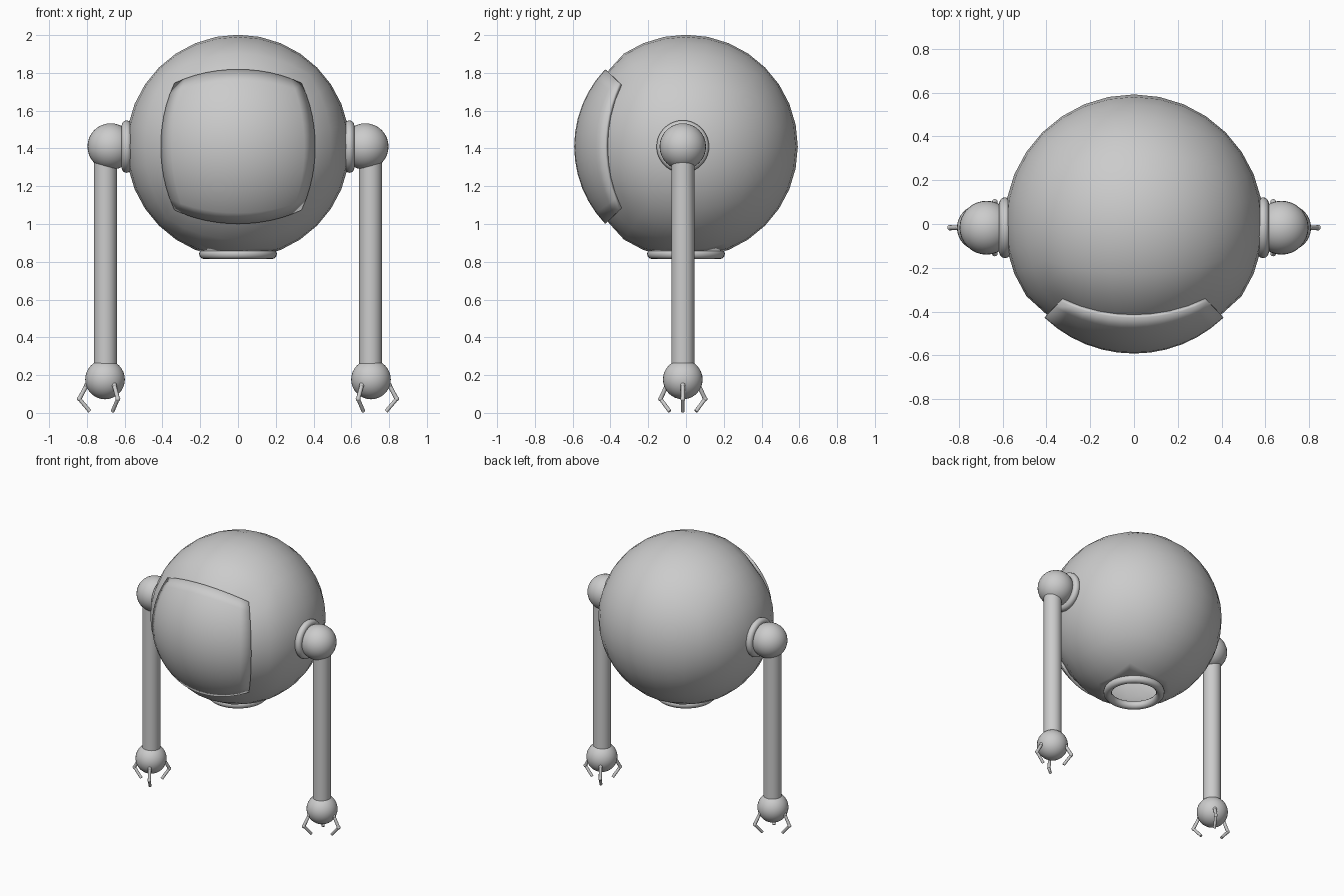
import bpy, bmesh
from math import tan, radians, cos, sin, pi
from mathutils import Vector

if "Cube" in bpy.data.objects:
    bpy.data.objects.remove(bpy.data.objects["Cube"], do_unlink=True)

grey = bpy.data.materials.new("light_grey")
grey.use_nodes = True
grey.diffuse_color = (0.6, 0.6, 0.6, 1)
grey.node_tree.nodes["Principled BSDF"].inputs["Base Color"].default_value = (0.6, 0.6, 0.6, 1)

CENTRE = Vector((0, 0, 1.41))
RADIUS = 0.592
ARM_Y = -0.017


def finish(ob, name, angle=40):
    ob.name = name
    ob.data.materials.append(grey)
    bpy.ops.object.select_all(action='DESELECT')
    ob.select_set(True)
    bpy.context.view_layer.objects.active = ob
    bpy.ops.object.shade_smooth_by_angle(angle=radians(angle))
    return ob


def from_bmesh(bm, name, angle=40, thickness=0):
    me = bpy.data.meshes.new(name)
    bm.to_mesh(me)
    bm.free()
    ob = bpy.data.objects.new(name, me)
    bpy.context.collection.objects.link(ob)
    if thickness:
        mod = ob.modifiers.new("shell", 'SOLIDIFY')
        mod.thickness = thickness
        mod.offset = -1
    return finish(ob, name, angle)


def add_patch(bm, normal, right, half_angle, n):
    """One cube side, split evenly by angle and rounded onto the unit sphere."""
    up = normal.cross(right)
    steps = [tan(radians(half_angle) * (2 * i / n - 1)) for i in range(n + 1)]
    grid = [[bm.verts.new((normal + right * a + up * b).normalized()) for a in steps] for b in steps]
    for j in range(n):
        for i in range(n):
            bm.faces.new((grid[j][i], grid[j][i + 1], grid[j + 1][i + 1], grid[j + 1][i]))


def ball(name, loc, r, seg=32):
    bpy.ops.mesh.primitive_uv_sphere_add(segments=seg, ring_count=seg // 2, radius=r, location=loc)
    return finish(bpy.context.object, name)


def ring(name, loc, major, minor, rot=(0, 0, 0)):
    bpy.ops.mesh.primitive_torus_add(major_segments=40, minor_segments=12, major_radius=major,
                                     minor_radius=minor, location=loc, rotation=rot)
    return finish(bpy.context.object, name, 60)


def rod(name, a, b, r, seg=32):
    a, b = Vector(a), Vector(b)
    bpy.ops.mesh.primitive_cylinder_add(vertices=seg, radius=r, depth=(b - a).length, location=(a + b) / 2)
    bpy.context.object.rotation_euler = (b - a).to_track_quat('Z', 'Y').to_euler()
    return finish(bpy.context.object, name)


# Hollow round body, slightly recessed behind the face panel, open underneath
X, Y, Z = Vector((1, 0, 0)), Vector((0, 1, 0)), Vector((0, 0, 1))
bm = bmesh.new()
for normal, right in ((X, Y), (Y, Z), (Z, X)):
    add_patch(bm, normal, right, 45, 8)
    add_patch(bm, -normal, -right, 45, 8)
bmesh.ops.remove_doubles(bm, verts=bm.verts, dist=0.001)
bmesh.ops.recalc_face_normals(bm, faces=bm.faces)
for v in bm.verts:
    behind_panel = max(abs(v.co.x), abs(v.co.z)) <= -v.co.y + 0.01
    v.co = CENTRE + v.co * (RADIUS - 0.017 if behind_panel else RADIUS)
bmesh.ops.bisect_plane(bm, geom=bm.verts[:] + bm.edges[:] + bm.faces[:], plane_co=(0, 0, 0.85),
                       plane_no=(0, 0, -1), clear_outer=True)
from_bmesh(bm, "body", 40, 0.01)

# Curved face panel
bm = bmesh.new()
add_patch(bm, -Y, X, 43.7, 12)
for v in bm.verts:
    v.co = CENTRE + v.co * RADIUS
from_bmesh(bm, "face_panel", 40, 0.02)

# Rim around the opening underneath
ring("bottom_rim", (0, 0, 0.842), 0.178, 0.028)

# Arms, the same on both sides
for side, label in ((1, "left"), (-1, "right")):
    ring(label + "_shoulder_ring", (side * 0.59, ARM_Y, 1.41), 0.113, 0.026, (0, pi / 2, 0))
    ball(label + "_shoulder", (side * 0.674, ARM_Y, 1.41), 0.123)
    rod(label + "_arm", (side * 0.702, ARM_Y, 0.2), (side * 0.702, ARM_Y, 1.4), 0.061)
    ball(label + "_hand", (side * 0.704, ARM_Y, 0.177), 0.105)
    # Three bent fingers spaced evenly around the hand
    for k in range(3):
        t = 2 * pi * k / 3
        knuckle, knee, tip = [(side * (0.704 + r * cos(t)), ARM_Y + r * sin(t), z)
                              for r, z in ((0.097, 0.147), (0.136, 0.074), (0.08, 0.008))]
        name = f"{label}_finger_{k + 1}"
        rod(name + "_upper", knuckle, knee, 0.011, 12)
        rod(name + "_lower", knee, tip, 0.01, 12)
        ball(name + "_knuckle", knuckle, 0.014, 12)
        ball(name + "_knee", knee, 0.013, 12)
